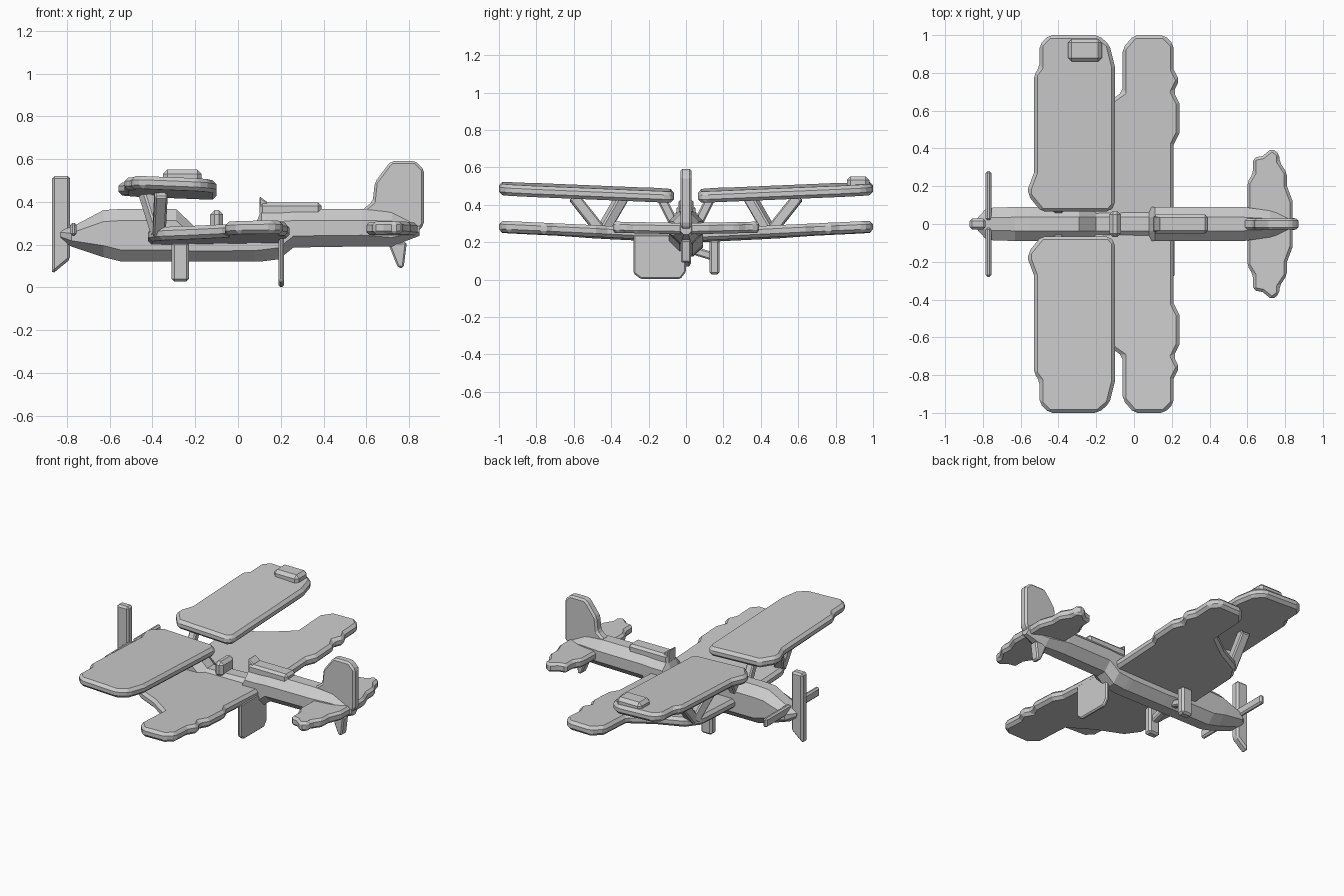
import bpy, bmesh
from mathutils import Vector


def finish(name, bm, bevel=0.0):
    bmesh.ops.recalc_face_normals(bm, faces=bm.faces)
    me = bpy.data.meshes.new(name)
    bm.to_mesh(me)
    bm.free()
    ob = bpy.data.objects.new(name, me)
    bpy.context.collection.objects.link(ob)
    if bevel:
        m = ob.modifiers.new("chamfer", 'BEVEL')
        m.width = bevel
        m.segments = 1
    return ob


def loft(rings):
    bm = bmesh.new()
    loops = [[bm.verts.new(p) for p in ring] for ring in rings]
    n = len(loops[0])
    for a, b in zip(loops, loops[1:]):
        for i in range(n):
            bm.faces.new((a[i], a[(i + 1) % n], b[(i + 1) % n], b[i]))
    bm.faces.new(loops[0])
    bm.faces.new(loops[-1])
    return bm


def plate(name, low, high, bevel=0.015):
    return finish(name, loft([low, high]), bevel)


def box(name, x, y, z, bevel=0.01):
    c = [(x[0], y[0]), (x[1], y[0]), (x[1], y[1]), (x[0], y[1])]
    return plate(name, [(*p, z[0]) for p in c], [(*p, z[1]) for p in c], bevel)


def wing(name, outline, side, z0, rise, tilt, thick, bevel=0.018):
    def at(dz):
        return [(x, side * y, z0 + rise * y + tilt * x + dz) for x, y in outline]
    return plate(name, at(0), at(thick), bevel)


def side_plate(name, outline, half, bevel=0.012):
    return plate(name, [(x, -half, z) for x, z in outline],
                 [(x, half, z) for x, z in outline], bevel)


def strut(name, a, b, r=0.022):
    a, b = Vector(a), Vector(b)
    q = (b - a).to_track_quat('Z', 'Y')
    sq = [(-r, -r), (r, -r), (r, r), (-r, r)]
    return plate(name, [a + q @ Vector((*p, 0)) for p in sq],
                 [b + q @ Vector((*p, 0)) for p in sq], 0.008)


# Fuselage: octagonal sections (x, half width, bottom, top)
sections = [(-0.83, 0.03, 0.23, 0.28), (-0.78, 0.085, 0.2, 0.29),
            (-0.63, 0.09, 0.15, 0.37), (-0.55, 0.09, 0.13, 0.375),
            (-0.29, 0.09, 0.13, 0.375), (-0.2, 0.09, 0.13, 0.29),
            (0.08, 0.09, 0.13, 0.30), (0.11, 0.09, 0.13, 0.37),
            (0.19, 0.09, 0.14, 0.37), (0.26, 0.09, 0.195, 0.375),
            (0.58, 0.09, 0.2, 0.375), (0.72, 0.07, 0.2, 0.36),
            (0.85, 0.03, 0.25, 0.31)]
rings = []
for x, w, b, t in sections:
    c = min(0.055, w * 0.6)
    h = min(c, (t - b) * 0.3)
    rings.append([(x, -w, b + h), (x, -w + c, b), (x, w - c, b), (x, w, b + h),
                  (x, w, t - h), (x, w - c, t), (x, -w + c, t), (x, -w, t - h)])
finish("fuselage", loft(rings))

# Cockpit windscreen, seat back and spine
box("windscreen", (-0.13, -0.07), (-0.07, 0.07), (0.27, 0.37), 0.02)
box("spine", (0.1, 0.39), (-0.05, 0.05), (0.34, 0.405), 0.015)
side_plate("headrest", [(0.1, 0.36), (0.1, 0.435), (0.14, 0.405), (0.14, 0.36)], 0.04, 0.006)

# Wings, struts, tailplanes and wheels on both sides
upper = [(-0.49, 0.065), (-0.56, 0.15), (-0.56, 0.19), (-0.53, 0.27), (-0.53, 0.79),
         (-0.5, 0.83), (-0.5, 0.95), (-0.45, 1.0), (-0.19, 1.0), (-0.13, 0.95),
         (-0.1, 0.83), (-0.1, 0.1), (-0.13, 0.065)]
lower = [(-0.42, 0.0), (-0.42, 0.42), (-0.36, 0.52), (-0.2, 0.6), (-0.06, 0.7), (-0.06, 0.93),
         (0.0, 1.0), (0.16, 1.0),
         (0.21, 0.95), (0.21, 0.82), (0.24, 0.76), (0.21, 0.7), (0.24, 0.64), (0.24, 0.48),
         (0.21, 0.42), (0.21, 0.0)]
tail = [(0.6, 0.0), (0.6, 0.22), (0.63, 0.27), (0.63, 0.35), (0.68, 0.36), (0.73, 0.4),
        (0.77, 0.37), (0.77, 0.33), (0.81, 0.27), (0.81, 0.2), (0.84, 0.12), (0.84, 0.0)]
for s, tag in ((1, "right"), (-1, "left")):
    wing("upper_wing_" + tag, upper, s, 0.41, 0.042, -0.04, 0.06)
    wing("lower_wing_" + tag, lower, s, 0.21, 0.048, 0.015, 0.062)
    wing("tailplane_" + tag, tail, s, 0.25, 0.02, 0, 0.06, 0.015)
    for i, (x, y) in enumerate(((-0.43, 0.34), (-0.36, 0.6))):
        strut(f"wing_strut_{tag}_{i}", (x, s * y, 0.45), (-0.37, s * 0.45, 0.26), 0.03)
    strut("cabin_strut_" + tag, (-0.4, s * 0.06, 0.3), (-0.4, s * 0.13, 0.44), 0.025)
    strut("wheel_leg_" + tag, (-0.27, s * 0.05, 0.16), (-0.27, s * 0.15, 0.13))
    box("wheel_" + tag, (-0.31, -0.23), sorted((s * 0.125, s * 0.18)), (0.035, 0.22), 0.012)
    # Horizontal propeller blade
    box("side_blade_" + tag, (-0.785, -0.755), sorted((s * 0.02, s * 0.28)), (0.25, 0.31), 0.01)

# Raised patch on one wing tip
box("wing_tip_patch", (-0.35, -0.17), (0.86, 0.98), (0.48, 0.56), 0.02)

# Vertical propeller blade
side_plate("propeller", [(-0.87, 0.07), (-0.785, 0.14), (-0.785, 0.53), (-0.87, 0.53)], 0.028)

# Fin, tail wheel and belly plate
side_plate("fin", [(0.58, 0.33), (0.58, 0.37), (0.63, 0.41), (0.64, 0.5), (0.7, 0.58), (0.72, 0.6),
                   (0.83, 0.6), (0.87, 0.56), (0.87, 0.3), (0.84, 0.27), (0.62, 0.27)], 0.03)
side_plate("tail_wheel", [(0.7, 0.22), (0.74, 0.12), (0.75, 0.1), (0.775, 0.1), (0.79, 0.22)], 0.028, 0.008)
belly = [(-0.28, 0.25), (-0.28, 0.04), (-0.24, 0.01), (-0.03, 0.01), (0.0, 0.05), (0.0, 0.2), (-0.1, 0.25)]
plate("belly_plate", [(0.19, y, z) for y, z in belly], [(0.215, y, z) for y, z in belly], 0.008)

# Rest on the ground plane
for ob in bpy.context.collection.objects:
    ob.location.z -= 0.008
